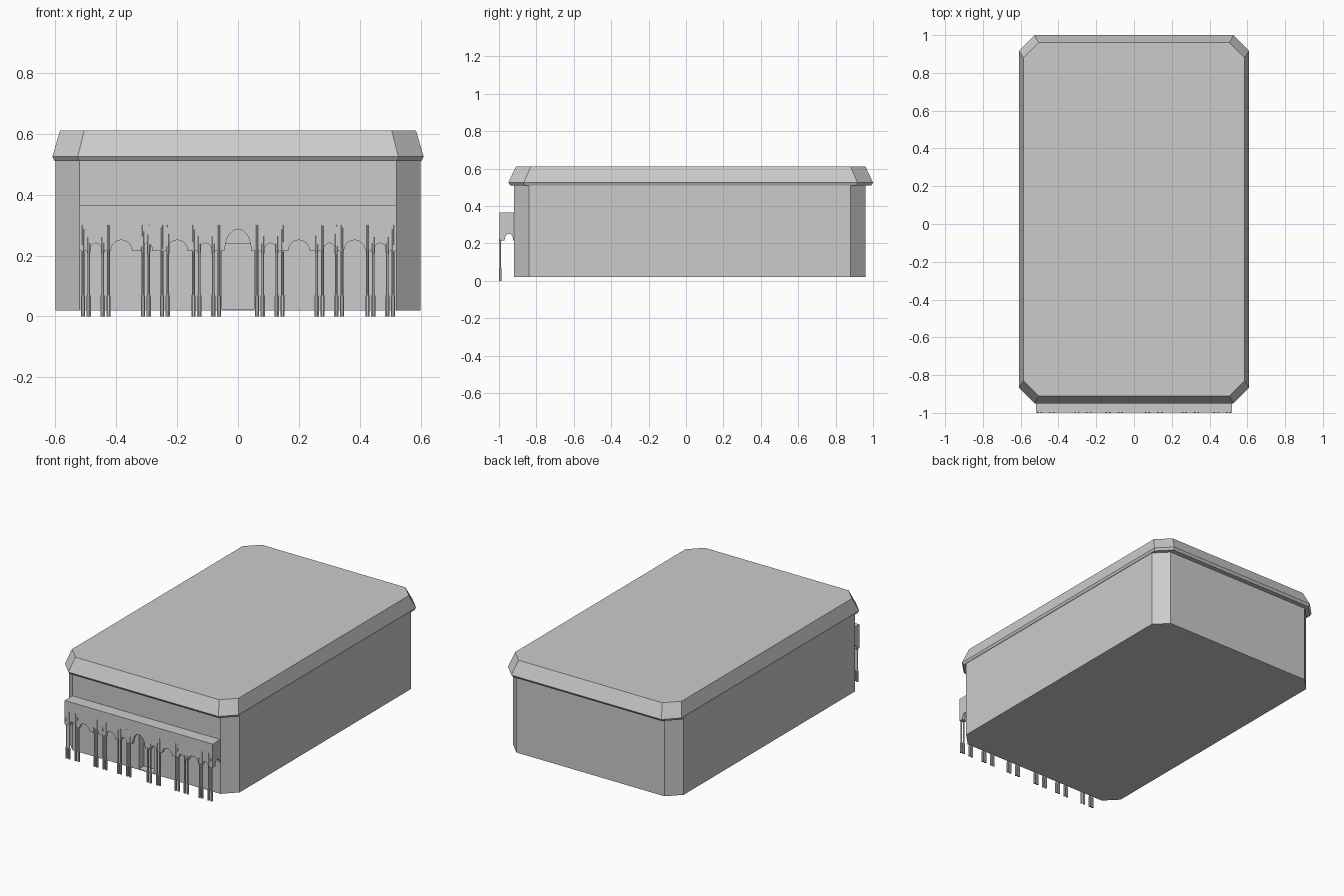
import bpy, bmesh, math
from mathutils import Vector

if "Cube" in bpy.data.objects:
    bpy.data.objects.remove(bpy.data.objects["Cube"])


def finish(name, bm):
    bmesh.ops.recalc_face_normals(bm, faces=bm.faces)
    mesh = bpy.data.meshes.new(name)
    bm.to_mesh(mesh)
    bm.free()
    obj = bpy.data.objects.new(name, mesh)
    bpy.context.collection.objects.link(obj)
    return obj


def loft(name, rings):
    bm = bmesh.new()
    loops = [[bm.verts.new(p) for p in ring] for ring in rings]
    n = len(loops[0])
    for a, b in zip(loops, loops[1:]):
        for i in range(n):
            j = (i + 1) % n
            bm.faces.new((a[i], a[j], b[j], b[i]))
    bm.faces.new(loops[0])
    bm.faces.new(loops[-1])
    return finish(name, bm)


def prism(name, pts, offset):
    return loft(name, [pts, [Vector(p) + Vector(offset) for p in pts]])


def box(name, lo, hi):
    (x0, y0, z0), (x1, y1, z1) = lo, hi
    pts = [(x0, y0, z0), (x1, y0, z0), (x1, y1, z0), (x0, y1, z0)]
    return prism(name, pts, (0, 0, z1 - z0))


def octagon(hx, y0, y1, c, z):
    return [(-hx, y0 + c, z), (-hx + c, y0, z), (hx - c, y0, z), (hx, y0 + c, z),
            (hx, y1 - c, z), (hx - c, y1, z), (-hx + c, y1, z), (-hx, y1 - c, z)]


def arched_profile(a, b, spring, top, arches, steps=8):
    """2D outline of a panel whose lower edge is cut by (centre, half width, rise) arches."""
    pts = [(a, top), (a, spring)]
    for c, w, h in arches:
        for i in range(steps + 1):
            t = math.pi * (1 - i / steps)
            pts.append((c + w * math.cos(t), spring + h * math.sin(t)))
    return pts + [(b, spring), (b, top)]


# Main body with chamfered corners
body = loft("body", [octagon(0.60, -0.92, 0.96, 0.08, z) for z in (0.02, 0.515)])

# Doorway recess in the front wall
cutter = box("doorway_cutter", (-0.052, -1.0, 0.025), (0.052, -0.87, 0.24))
cutter.hide_render = True
cutter.display_type = 'WIRE'
cut = body.modifiers.new("doorway", 'BOOLEAN')
cut.operation = 'DIFFERENCE'
cut.object = cutter
cut.solver = 'EXACT'

# Overhanging roof with sloped edges
loft("roof", [octagon(0.603, -0.94, 0.99, 0.08, 0.51),
              octagon(0.61, -0.95, 1.0, 0.083, 0.525),
              octagon(0.585, -0.91, 0.96, 0.08, 0.61)])

# Arcade front panel, arches mirrored about the centre arch
half = [(0.106, 0.02, 0.026), (0.20, 0.035, 0.036), (0.30, 0.02, 0.026),
        (0.383, 0.035, 0.036), (0.467, 0.02, 0.026)]
arches = [(-c, w, h) for c, w, h in reversed(half)] + [(0, 0.044, 0.072)] + half
front = arched_profile(-0.52, 0.52, 0.215, 0.365, arches)
prism("arcade_front", [(x, -0.997, z) for x, z in front], (0, 0.02, 0))

# Arcade side panels
side = arched_profile(-0.98, -0.92, 0.215, 0.355, [(-0.947, 0.023, 0.036)])
for label, s in (("left", -1), ("right", 1)):
    prism("arcade_side_" + label, [(s * 0.52, y, z) for y, z in side], (-s * 0.02, 0, 0))

# Arcade flat roof
box("arcade_roof", (-0.52, -0.98, 0.345), (0.52, -0.92, 0.365))


# Slender twin columns with thicker pedestals
def ring(x, y, r, z, sides=8):
    return [(x + r * math.cos(math.tau * (i + 0.5) / sides),
             y + r * math.sin(math.tau * (i + 0.5) / sides), z) for i in range(sides)]


columns = [-0.50, -0.435, -0.303, -0.24, -0.137, -0.072,
           0.072, 0.137, 0.268, 0.332, 0.435, 0.50]
for n, cx in enumerate(columns, 1):
    for label, dx in (("a", -0.0095), ("b", 0.0095)):
        x, y = cx + dx, -0.993
        loft(f"column_{n}{label}", [ring(x, y, r, z) for r, z in (
            (0.0075, 0), (0.0075, 0.065), (0.005, 0.072),
            (0.005, 0.205), (0.006, 0.215), (0.005, 0.30))])
